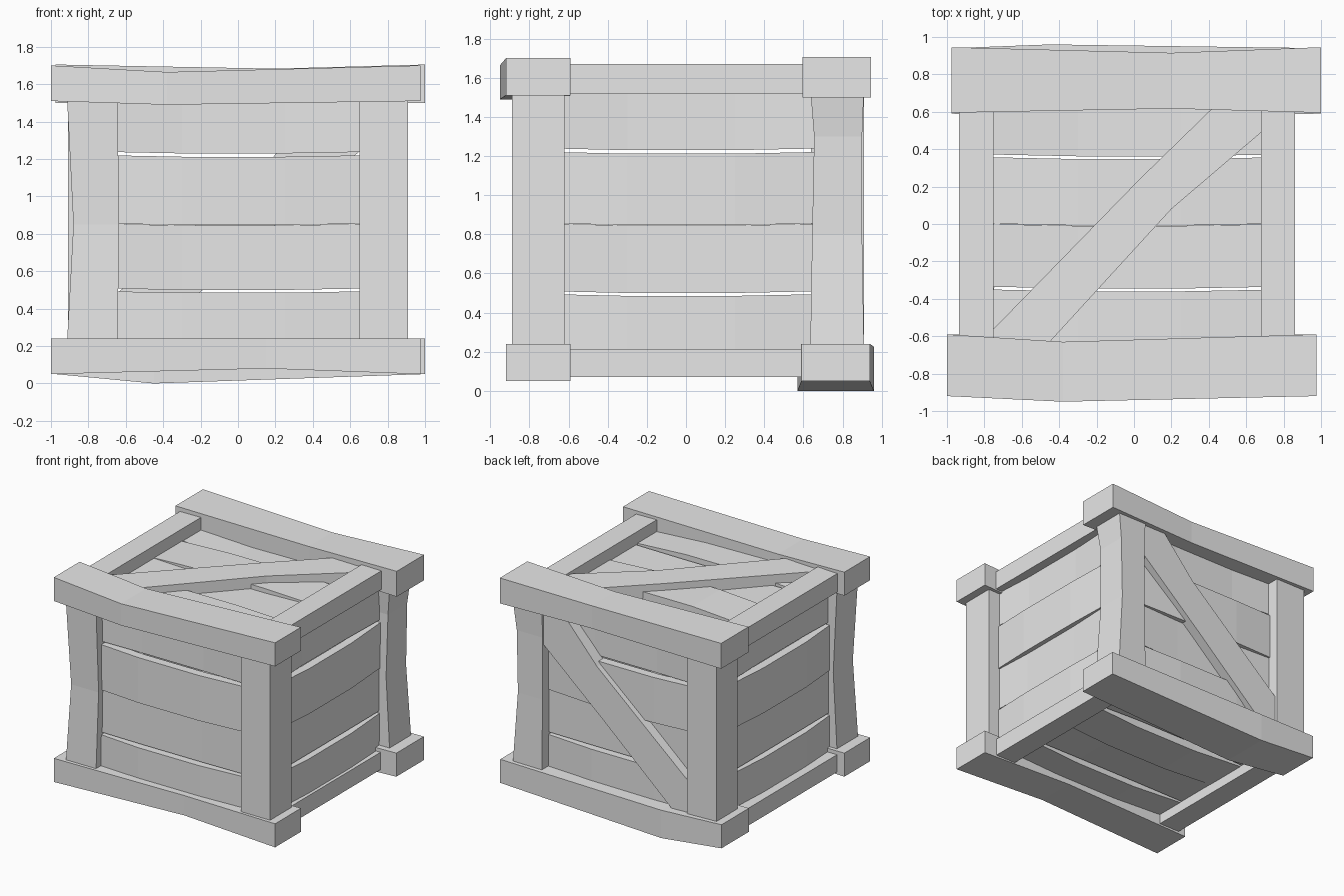
import bpy
import bmesh
from mathutils import Vector

cube = bpy.data.objects.get("Cube")
if cube:
    bpy.data.objects.remove(cube, do_unlink=True)

GREY = (0.8, 0.8, 0.8, 1.0)
grey = bpy.data.materials.new("plain_grey")
grey.use_nodes = True
grey.diffuse_color = GREY
grey.node_tree.nodes["Principled BSDF"].inputs["Base Color"].default_value = GREY


def finish(name, bm):
    bmesh.ops.recalc_face_normals(bm, faces=bm.faces)
    mesh = bpy.data.meshes.new(name)
    bm.to_mesh(mesh)
    bm.free()
    mesh.materials.append(grey)
    obj = bpy.data.objects.new(name, mesh)
    bpy.context.collection.objects.link(obj)
    return obj


def board(name, lo, hi, axis, bends=()):
    """Box along an axis; each bend is (position, shift of low corner, shift of high corner)."""
    zero = Vector((0, 0, 0))
    stations = [(lo[axis], zero, zero)]
    stations += [(p, Vector(a), Vector(b)) for p, a, b in bends]
    stations.append((hi[axis], zero, zero))
    u, v = [i for i in range(3) if i != axis]
    bm = bmesh.new()
    rings = []
    for pos, a, b in stations:
        low, high = Vector(lo) + a, Vector(hi) + b
        ring = []
        for cu, cv in ((low, low), (high, low), (high, high), (low, high)):
            co = Vector((0, 0, 0))
            co[axis], co[u], co[v] = pos, cu[u], cv[v]
            ring.append(bm.verts.new(co))
        rings.append(ring)
    for r, s in zip(rings, rings[1:]):
        for i in range(4):
            j = (i + 1) % 4
            bm.faces.new((r[i], r[j], s[j], s[i]))
    bm.faces.new(rings[0])
    bm.faces.new(rings[-1])
    return finish(name, bm)


def brace(name, outline, place, depth):
    """Extrude a flat outline, placed in space by a function, along depth."""
    bm = bmesh.new()
    face = bm.faces.new([bm.verts.new(place(a, b)) for a, b in outline])
    out = bmesh.ops.extrude_face_region(bm, geom=[face])
    verts = [g for g in out["geom"] if isinstance(g, bmesh.types.BMVert)]
    bmesh.ops.translate(bm, verts=verts, vec=depth)
    return finish(name, bm)


# Long beams along the front and back edges
board("front_top_beam", (-1, -.92, 1.51), (.975, -.59, 1.70), 0,
      [(-.38, (0, -.03, -.02), (0, -.04, -.035))])
board("front_bottom_beam", (-1, -.92, .05), (.975, -.59, .24), 0,
      [(.15, (0, .02, .03), (0, 0, 0))])
board("back_top_beam", (-.975, .595, 1.50), (1, .945, 1.705), 0,
      [(.2, (0, .022, 0), (0, -.03, -.022))])
board("back_bottom_beam", (-.975, .59, .05), (1, .94, .24), 0,
      [(-.45, (0, -.02, -.05), (0, .02, -.015))])

# Short rails along the sides
for side, x0, x1 in (("right", -.935, -.75), ("left", .68, .86)):
    board(side + "_top_rail", (x0, -.62, 1.52), (x1, .64, 1.67), 1)
    board(side + "_bottom_rail", (x0, -.62, .07), (x1, .64, .21), 1)

# Corner posts, two of them warped
board("front_left_post", (.65, -.89, .2), (.91, -.62, 1.55), 2)
board("front_right_post", (-.915, -.89, .2), (-.645, -.62, 1.55), 2,
      [(.85, (.035, .02, 0), (.01, 0, 0))])
board("back_right_post", (-.91, .64, .2), (-.645, .91, 1.55), 2)
board("back_left_post", (.65, .635, .2), (.91, .91, 1.55), 2,
      [(.8, (0, .01, 0), (-.04, -.01, 0)), (1.3, (0, .02, 0), (-.03, -.01, 0))])

# Plank walls: four boards each, alternately bulging outward and sinking inward
BULGE = (.025, -.01, .025, -.025)


def wall(name, length_axis, stack_axis, normal_axis, sign, face, half, splits):
    for i, (s0, s1) in enumerate(splits):
        lo, hi = [0, 0, 0], [0, 0, 0]
        lo[length_axis], hi[length_axis] = -half, half
        lo[stack_axis], hi[stack_axis] = s0, s1
        lo[normal_axis], hi[normal_axis] = sorted((face, face - sign * .07))
        shift = [0, 0, 0]
        shift[normal_axis] = sign * BULGE[i]
        shift[stack_axis] = -.01
        board(f"{name}_plank_{i + 1}", lo, hi, length_axis, [(-.3, shift, shift), (.25, shift, shift)])


UPRIGHT = ((.13, .495), (.51, .855), (.857, 1.222), (1.24, 1.56))
FLAT = ((-.72, -.35), (-.335, 0), (.002, .357), (.372, .72))
wall("front", 0, 2, 1, -1, -.82, .8, UPRIGHT)
wall("back", 0, 2, 1, 1, .82, .8, UPRIGHT)
wall("left", 1, 2, 0, 1, .81, .74, UPRIGHT)
wall("right", 1, 2, 0, -1, -.84, .74, UPRIGHT)
wall("top", 0, 1, 2, 1, 1.57, .78, FLAT)
wall("bottom", 0, 1, 2, -1, .15, .78, FLAT)

# Diagonal braces on the top and the back
brace("top_brace",
      [(-.75, -.56), (-.75, -.63), (-.45, -.63), (.2, .08),
       (.68, .49), (.68, .62), (.42, .62), (.03, .24)],
      lambda a, b: (a, b, 1.54), (0, 0, .11))
brace("back_brace",
      [(.66, 1.52), (.46, 1.52), (.17, 1.19), (-.66, .47),
       (-.66, .22), (-.5, .22), (.1, .76), (.66, 1.25)],
      lambda a, b: (a, .79, b), (0, .1, 0))
